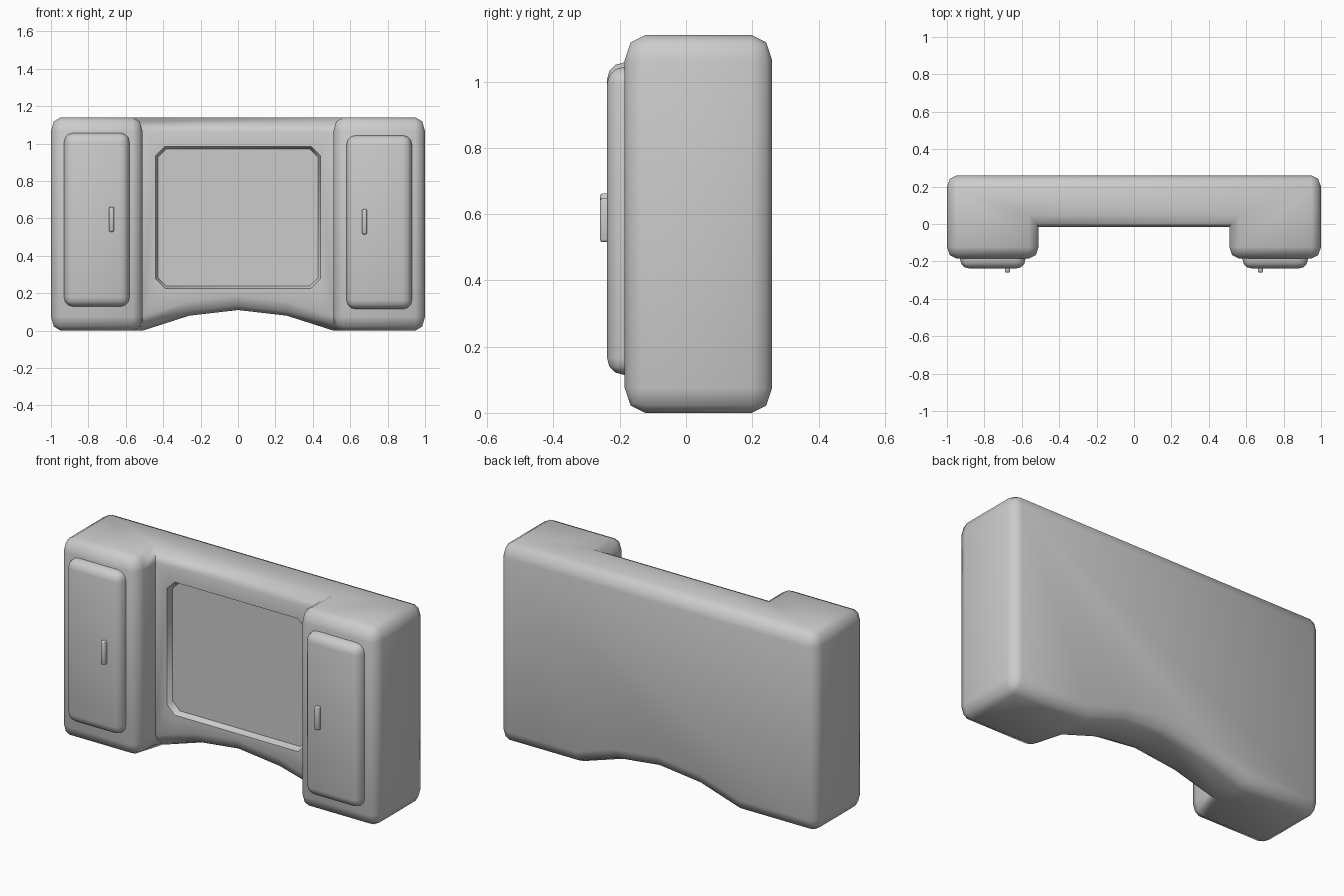
import bpy, bmesh, math

if "Cube" in bpy.data.objects:
    bpy.data.objects.remove(bpy.data.objects["Cube"])

BEVEL = (0.052, 0.062, 0.075)   # body edge rounding along x, y, z


def to_object(bm, name, smooth=True):
    bmesh.ops.recalc_face_normals(bm, faces=bm.faces[:])
    mesh = bpy.data.meshes.new(name)
    bm.to_mesh(mesh)
    bm.free()
    ob = bpy.data.objects.new(name, mesh)
    bpy.context.collection.objects.link(ob)
    if smooth:
        smooth_shade(ob)
    return ob


def smooth_shade(ob):
    bpy.ops.object.select_all(action='DESELECT')
    ob.select_set(True)
    bpy.context.view_layer.objects.active = ob
    bpy.ops.object.shade_smooth_by_angle(angle=math.radians(46))


def round_box(name, lo, hi, r, seg):
    bm = bmesh.new()
    bmesh.ops.create_cube(bm, size=1)
    for v in bm.verts:
        v.co = [(a + b) / 2 + c * (b - a) for a, b, c in zip(lo, hi, v.co)]
    bmesh.ops.bevel(bm, geom=bm.edges[:], offset=r, segments=seg,
                    profile=0.5, affect='EDGES', clamp_overlap=True)
    return to_object(bm, name)


# Body: U-shaped plan with an arched underside
FRONT, MID, BACK, TOP = -0.185, -0.015, 0.26, 1.14
ARCH = [(-0.51, 0), (-0.26, 0.08), (0, 0.11), (0.26, 0.08), (0.51, 0)]
bm = bmesh.new()
cache = {}


def vert(x, y, z):
    key = (x, y, z)
    if key not in cache:
        cache[key] = bm.verts.new([c / s for c, s in zip(key, BEVEL)])
    return cache[key]


def face(*pts):
    bm.faces.new([vert(*p) for p in pts])


plan = [(-1, FRONT), (-0.51, FRONT), (-0.51, MID), (0.51, MID),
        (0.51, FRONT), (1, FRONT), (1, BACK), (-1, BACK)]
face(*[(x, y, TOP) for x, y in plan])
face(*[(x, MID, z) for x, z in ARCH], (0.51, MID, TOP), (-0.51, MID, TOP))
face((-1, BACK, 0), *[(x, BACK, z) for x, z in ARCH],
     (1, BACK, 0), (1, BACK, TOP), (-1, BACK, TOP))
for (x0, z0), (x1, z1) in zip(ARCH, ARCH[1:]):
    face((x0, MID, z0), (x1, MID, z1), (x1, BACK, z1), (x0, BACK, z0))
for s in (-1, 1):
    i, o = 0.51 * s, s
    face((i, FRONT, 0), (o, FRONT, 0), (o, FRONT, TOP), (i, FRONT, TOP))
    face((o, FRONT, 0), (o, BACK, 0), (o, BACK, TOP), (o, FRONT, TOP))
    face((i, FRONT, 0), (i, MID, 0), (i, MID, TOP), (i, FRONT, TOP))
    face((i, FRONT, 0), (o, FRONT, 0), (o, BACK, 0), (i, BACK, 0), (i, MID, 0))
bmesh.ops.recalc_face_normals(bm, faces=bm.faces[:])
# Round only the convex edges, in stretched space
edges = [e for e in bm.edges if e.calc_face_angle_signed(0) > math.radians(40)]
bmesh.ops.bevel(bm, geom=edges, offset=1, segments=2, profile=0.5,
                affect='EDGES', clamp_overlap=True)
bmesh.ops.scale(bm, vec=BEVEL, verts=bm.verts[:])
body = to_object(bm, "cabinet_body", smooth=False)

# Screen recess: tapered octagon cut out of the middle panel
bm = bmesh.new()


def octagon(w, z0, z1, c, y):
    pts = [(-w + c, z0), (w - c, z0), (w, z0 + c), (w, z1 - c),
           (w - c, z1), (-w + c, z1), (-w, z1 - c), (-w, z0 + c)]
    return [bm.verts.new((x, y, z)) for x, z in pts]


rings = [octagon(0.44, 0.225, 0.985, 0.05, -0.1),
         octagon(0.44, 0.225, 0.985, 0.05, MID),
         octagon(0.428, 0.238, 0.972, 0.046, 0.02)]
bm.faces.new(rings[0])
bm.faces.new(rings[-1])
for a, b in zip(rings, rings[1:]):
    for k in range(8):
        n = (k + 1) % 8
        bm.faces.new((a[k], a[n], b[n], b[k]))
cutter = to_object(bm, "recess_cutter", smooth=False)
cutter.hide_render = True
mod = body.modifiers.new("recess", 'BOOLEAN')
mod.operation, mod.object, mod.solver = 'DIFFERENCE', cutter, 'EXACT'
bpy.context.view_layer.objects.active = body
body.select_set(True)
bpy.ops.object.modifier_apply(modifier="recess")
bpy.data.objects.remove(cutter)
smooth_shade(body)

# Doors and handles; the right-hand pair sits slightly lower
for side, s, dz in (("left", -1, 0), ("right", 1, -0.013)):
    x = 0.755 * s
    round_box(side + "_door", (x - 0.175, -0.238, 0.128 + dz),
              (x + 0.175, -0.12, 1.057 + dz), 0.05, 3)
    x = 0.676 * s
    round_box(side + "_handle", (x - 0.014, -0.26, 0.528 + dz),
              (x + 0.014, -0.22, 0.662 + dz), 0.009, 2)
